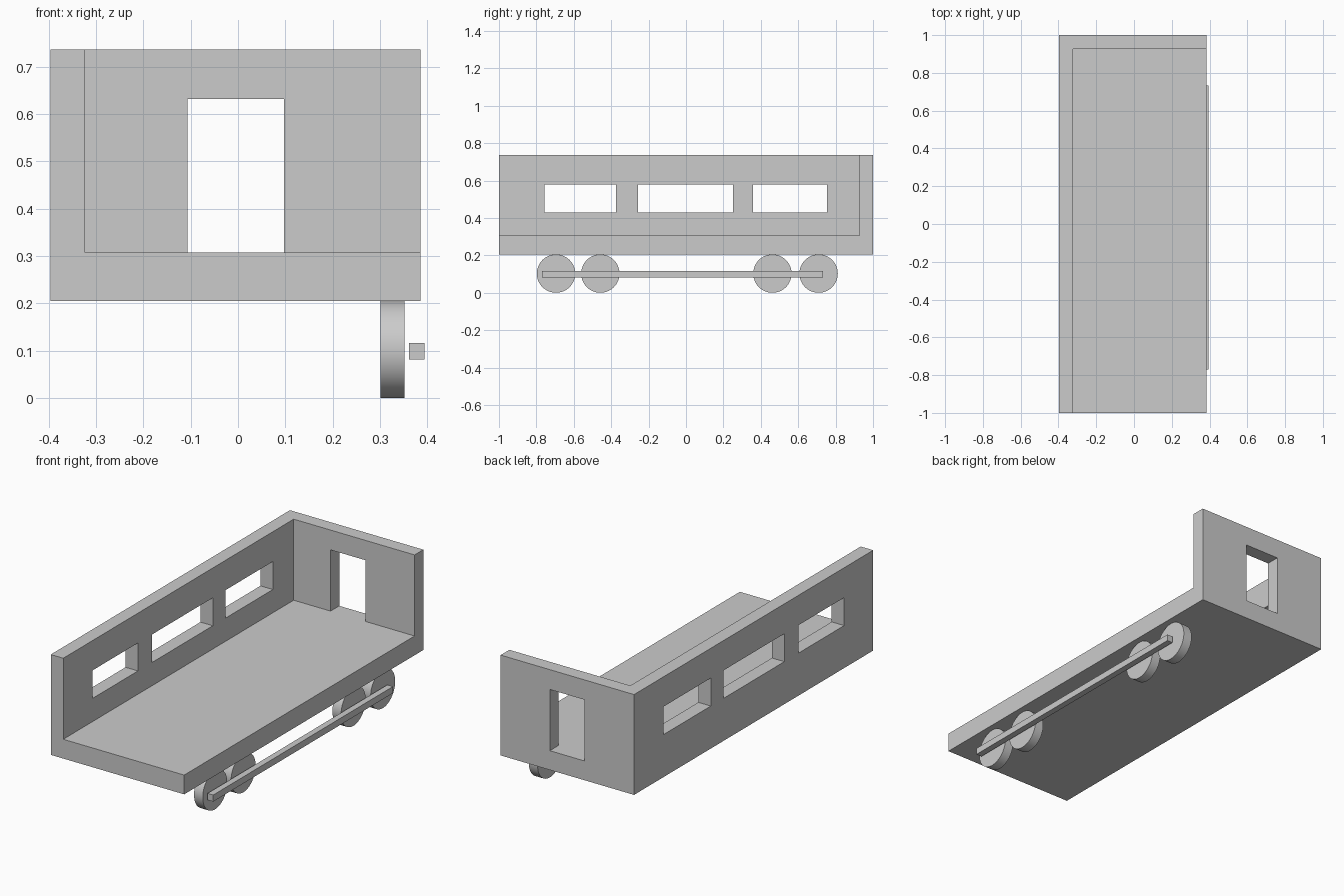
import bpy
import math

if "Cube" in bpy.data.objects:
    bpy.data.objects.remove(bpy.data.objects["Cube"])

FLOOR_Z, TOP_Z = 0.307, 0.736


def box(name, x, y, z):
    """Box spanning the given (min, max) ranges."""
    spans = (x, y, z)
    bpy.ops.mesh.primitive_cube_add(size=1, location=[(a + b) / 2 for a, b in spans])
    ob = bpy.context.object
    ob.name = name
    ob.scale = [b - a for a, b in spans]
    bpy.ops.object.transform_apply(location=False, rotation=False, scale=True)
    return ob


def cut(target, cutter):
    """Subtract cutter from target, then remove the cutter."""
    mod = target.modifiers.new("cut", 'BOOLEAN')
    mod.operation = 'DIFFERENCE'
    mod.solver = 'EXACT'
    mod.object = cutter
    bpy.context.view_layer.objects.active = target
    bpy.ops.object.modifier_apply(modifier=mod.name)
    bpy.data.objects.remove(cutter, do_unlink=True)


# Carriage body: floor, left wall and back wall in one piece
body = box("carriage_body", (-0.396, 0.385), (-1, 1), (0.205, TOP_Z))
cut(body, box("interior_cutter", (-0.323, 1), (-2, 0.927), (FLOOR_Z, 2)))

# Doorway in the back wall, flush with the floor
cut(body, box("door_cutter", (-0.107, 0.097), (0.8, 1.2), (FLOOR_Z, 0.631)))

# Three windows in the left wall
for y in ((-0.757, -0.375), (-0.257, 0.251), (0.358, 0.753)):
    cut(body, box("window_cutter", (-0.5, -0.2), y, (0.43, 0.578)))

# Wheels under the right side, in two pairs
R = 0.1025
for i, y in enumerate((-0.695, -0.458, 0.462, 0.709)):
    bpy.ops.mesh.primitive_cylinder_add(vertices=64, radius=R, depth=0.051,
                                        location=(0.3265, y, R),
                                        rotation=(0, math.pi / 2, 0))
    bpy.context.object.name = f"wheel_{i + 1}"
    bpy.ops.object.shade_smooth_by_angle(angle=math.radians(30))

# Connecting rod outside the wheels
box("connecting_rod", (0.361, 0.394), (-0.77, 0.733), (0.081, 0.116))
